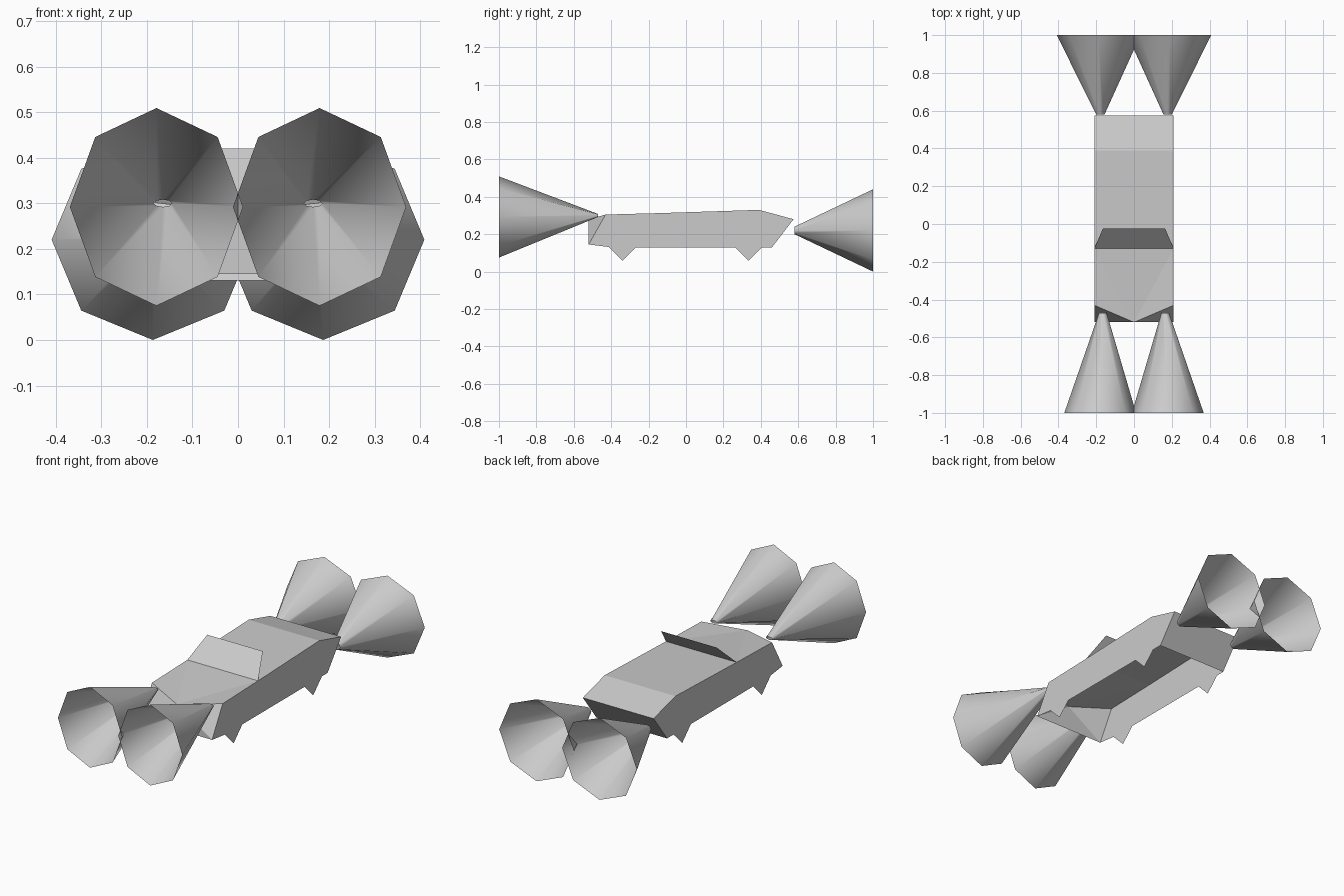
import bpy
from math import sin, cos, pi

if "Cube" in bpy.data.objects:
    bpy.data.objects.remove(bpy.data.objects["Cube"])


def make_mesh(name, verts, faces, smooth=False):
    mesh = bpy.data.meshes.new(name)
    mesh.from_pydata(verts, [], faces)
    mesh.update()
    for p in mesh.polygons:
        p.use_smooth = smooth
    obj = bpy.data.objects.new(name, mesh)
    bpy.context.collection.objects.link(obj)
    return obj


def ring(cx, y, cz, rx, rz, n=8):
    return [(cx + rx * cos(2 * pi * i / n), y, cz + rz * sin(2 * pi * i / n)) for i in range(n)]


def light_cone(name, small, big):
    # open eight-sided beam between a tiny ring at the lamp and a wide far ring
    n = 8
    if big[1] < small[1]:
        small, big = big, small
    verts = ring(*small) + ring(*big)
    faces = [(i, i + n, (i + 1) % n + n, (i + 1) % n) for i in range(n)]
    return make_mesh(name, verts, faces, True)


# open-bottomed car body
W = 0.21
levels = [  # y, z of matching points on both sides
    (-0.52, 0.145),  # front lower edge
    (-0.43, 0.305),  # hood front corner
    (-0.13, 0.313),  # windshield base
    (0.39, 0.33),    # rear deck start
    (0.575, 0.28),   # tail edge
    (0.46, 0.13),    # tail bottom
    (-0.40, 0.13),   # sill front
]
N = len(levels)
verts = [(-W, y, z) for y, z in levels] + [(W, y, z) for y, z in levels]
nose = len(verts)
verts.append((0, -0.52, 0.28))
faces = [
    tuple(range(N)), tuple(range(2 * N - 1, N - 1, -1)),   # sides
    (0, N, nose), (0, nose, 1), (N, N + 1, nose),          # pointed front
    (1, nose, 2), (nose, N + 2, 2), (nose, N + 1, N + 2),  # hood
    (2, N + 2, 3), (N + 2, N + 3, 3),                      # cabin cover
    (3, N + 3, N + 4, 4), (4, N + 4, N + 5, 5),            # deck and tail
]
make_mesh("car_body", verts, faces)

# windshield, a single tilted sheet
make_mesh("windshield",
          [(-W, -0.13, 0.313), (W, -0.13, 0.313), (0.165, -0.025, 0.42), (-0.165, -0.025, 0.42)],
          [(0, 1, 2, 3)])

for s, side in ((-1, "left"), (1, "right")):
    # diamond wheels flat against the sides
    for y, end in ((-0.34, "front"), (0.335, "rear")):
        pts = [(s * 0.212, y + 0.092 * cos(i * pi / 2), 0.15 + 0.092 * sin(i * pi / 2)) for i in range(4)]
        make_mesh(f"{end}_{side}_wheel", pts, [(0, 1, 2, 3) if s > 0 else (3, 2, 1, 0)])
    # headlight and tail light beams
    light_cone(f"front_{side}_light_beam",
               (s * 0.165, -0.47, 0.30, 0.02, 0.008), (s * 0.179, -1, 0.292, 0.19, 0.217))
    light_cone(f"rear_{side}_light_beam",
               (s * 0.178, 0.58, 0.22, 0.022, 0.02), (s * 0.187, 1, 0.22, 0.222, 0.22))
